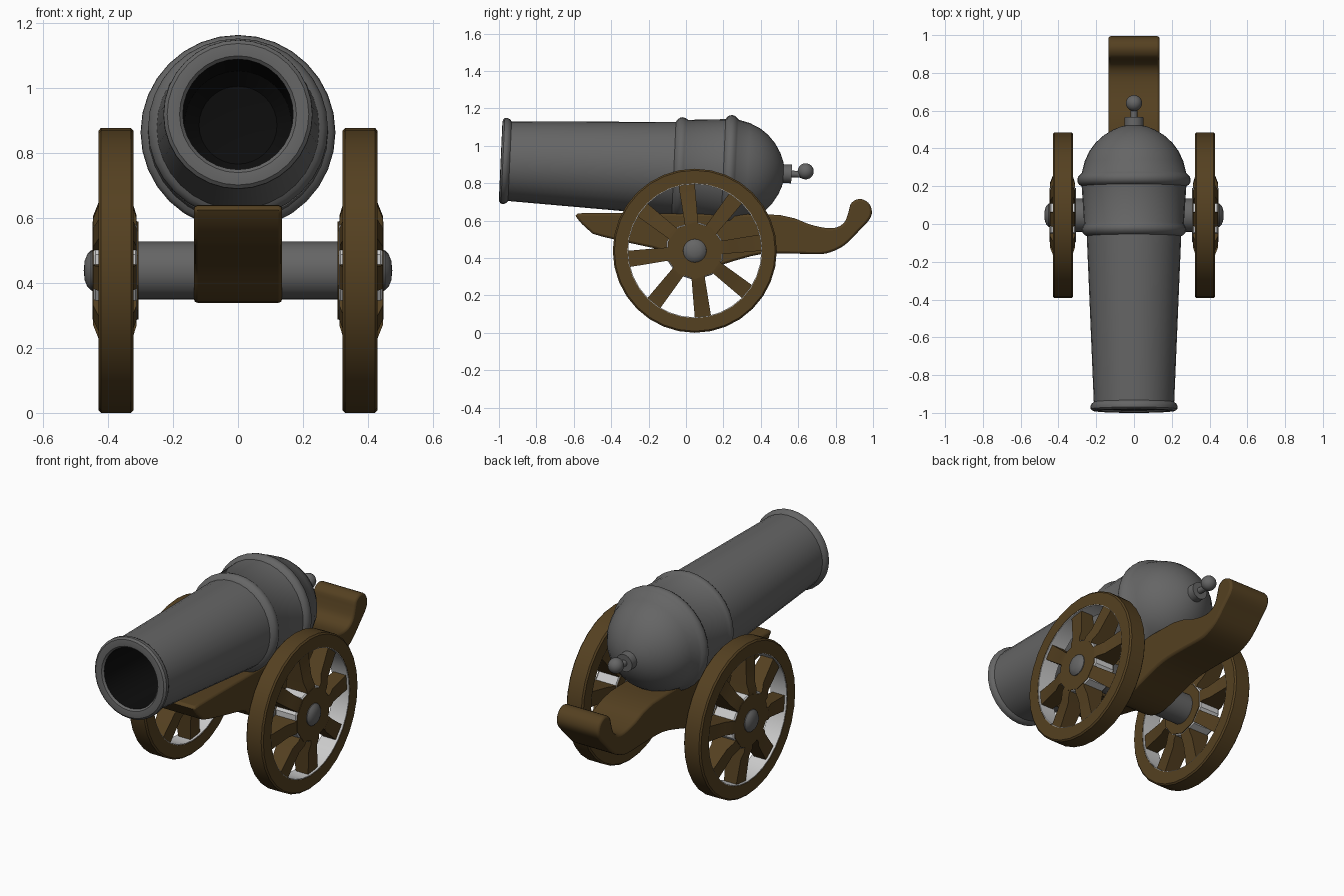
import bpy, bmesh
from math import sin, cos, pi, radians
from mathutils import Matrix, Vector

if "Cube" in bpy.data.objects:
    bpy.data.objects.remove(bpy.data.objects["Cube"])


def material(name, rgb):
    m = bpy.data.materials.new(name)
    m.diffuse_color = (*rgb, 1)
    m.use_nodes = True
    m.node_tree.nodes["Principled BSDF"].inputs["Base Color"].default_value = m.diffuse_color
    return m


WOOD = material("wood", (0.09, 0.052, 0.015))
IRON = material("iron", (0.13, 0.13, 0.13))
DARK = material("bore_black", (0.004, 0.004, 0.004))


def finish(name, bm, mat=None, matrix=None, angle=35):
    bmesh.ops.remove_doubles(bm, verts=bm.verts, dist=1e-5)
    bmesh.ops.recalc_face_normals(bm, faces=bm.faces)
    if matrix:
        bm.transform(matrix)
        if matrix.determinant() < 0:
            bmesh.ops.reverse_faces(bm, faces=bm.faces)
    me = bpy.data.meshes.new(name)
    bm.to_mesh(me)
    bm.free()
    ob = bpy.data.objects.new(name, me)
    bpy.context.collection.objects.link(ob)
    if mat:
        me.materials.append(mat)
    bpy.ops.object.select_all(action='DESELECT')
    ob.select_set(True)
    bpy.context.view_layer.objects.active = ob
    bpy.ops.object.shade_smooth_by_angle(angle=radians(angle))
    return ob


def lathe(name, profile, mat, matrix, sides=32, closed=False, phase=0.0, angle=35):
    """Spin (distance, radius) points round the local y axis."""
    bm = bmesh.new()
    rings = []
    for s, r in profile:
        rings.append([bm.verts.new((r * cos(phase + 2 * pi * i / sides), s,
                                    r * sin(phase + 2 * pi * i / sides))) for i in range(sides)]
                     if r > 0 else [bm.verts.new((0, s, 0))] * sides)
    pairs = list(zip(rings, rings[1:]))
    if closed:
        pairs.append((rings[-1], rings[0]))
    for a, b in pairs:
        for i in range(sides):
            j = (i + 1) % sides
            bm.faces.new(list(dict.fromkeys((a[i], a[j], b[j], b[i]))))
    return finish(name, bm, mat, matrix, angle)


# Barrel, tilted slightly muzzle-up
tilt = Matrix.Translation((0, 0, 0.8745)) @ Matrix.Rotation(radians(-2.6), 4, 'X')
barrel = [(-0.98, 0.17), (-0.99, 0.18), (-0.992, 0.20), (-0.99, 0.218), (-0.98, 0.229),
          (-0.965, 0.23), (-0.952, 0.224), (-0.943, 0.213), (-0.065, 0.25),
          (-0.058, 0.262), (-0.045, 0.273), (-0.03, 0.277), (-0.015, 0.273), (0, 0.264),
          (0.20, 0.277), (0.208, 0.29), (0.22, 0.298), (0.235, 0.3), (0.25, 0.296),
          (0.262, 0.285), (0.27, 0.277), (0.33, 0.262), (0.385, 0.237), (0.43, 0.204),
          (0.47, 0.16), (0.50, 0.11), (0.516, 0.07), (0.521, 0.05), (0.565, 0.05),
          (0.565, 0.018), (0.62, 0.018), (0.62, 0)]
lathe("barrel", barrel, IRON, tilt)
lathe("barrel_bore", [(-0.98, 0.17), (-0.30, 0.165), (-0.25, 0.12), (-0.23, 0)], DARK, tilt)

# Knob behind the breech
bm = bmesh.new()
bmesh.ops.create_uvsphere(bm, u_segments=20, v_segments=12, radius=0.043)
finish("breech_knob", bm, IRON, Matrix.Translation((0, 0.64, 0.863)))

# Carriage: smoothed side profile extruded across x
outline = [(-0.585, 0.638), (-0.4, 0.64), (-0.1, 0.638), (0.2, 0.635), (0.5, 0.63),
           (0.58, 0.612), (0.66, 0.58), (0.75, 0.56), (0.81, 0.565), (0.85, 0.595),
           (0.87, 0.65), (0.885, 0.695), (0.93, 0.716), (0.975, 0.695), (0.994, 0.65),
           (0.98, 0.605), (0.93, 0.55), (0.85, 0.47), (0.77, 0.43), (0.7, 0.42),
           (0.55, 0.424), (0.4, 0.42), (0.26, 0.385), (0.13, 0.345), (0.03, 0.342),
           (-0.05, 0.38), (-0.13, 0.44), (-0.3, 0.48), (-0.5, 0.53), (-0.555, 0.58), (-0.59, 0.625)]


def smooth_loop(points, steps=3):
    pts = [Vector(p) for p in points]
    n, out = len(pts), []
    for i in range(n):
        a, b, c, d = (pts[(i + k) % n] for k in (-1, 0, 1, 2))
        if (c - b).length < 0.04 or max((b - a).length, (d - c).length) > 2.5 * (c - b).length:
            out.append(b)
            continue
        for k in range(steps):
            t = k / steps
            out.append(0.5 * (2 * b + (c - a) * t + (2 * a - 5 * b + 4 * c - d) * t * t
                              + (3 * b - a - 3 * c + d) * t ** 3))
    return out


bm = bmesh.new()
face = bm.faces.new([bm.verts.new((-0.136, p.x, p.y)) for p in smooth_loop(outline)])
ext = bmesh.ops.extrude_face_region(bm, geom=[face])
bmesh.ops.translate(bm, verts=[v for v in ext['geom'] if isinstance(v, bmesh.types.BMVert)],
                    vec=(0.272, 0, 0))
carriage = finish("carriage", bm, WOOD, angle=40)
bev = carriage.modifiers.new("soft_edges", 'BEVEL')
bev.width, bev.segments, bev.angle_limit = 0.012, 2, radians(60)

# Axle through the carriage
CY, CZ = 0.047, 0.4385
hub_frame = Matrix.Translation((0, CY, CZ)) @ Matrix.Rotation(radians(-90), 4, 'Z')
lathe("axle", [(-0.34, 0), (-0.34, 0.089), (0.34, 0.089), (0.34, 0)], IRON, hub_frame, 24)

# Wheels: rim, lining, hub, spokes and cap on each side
for side, sign in (("right", 1), ("left", -1)):
    frame = Matrix.Scale(sign, 4, (1, 0, 0)) @ hub_frame
    lathe(side + "_rim", [(0.322, 0.36), (0.322, 0.43), (0.33, 0.4385), (0.422, 0.4385),
                          (0.43, 0.43), (0.43, 0.36)], WOOD, frame, 32, True)
    lathe(side + "_rim_lining", [(0.324, 0.356), (0.324, 0.362), (0.428, 0.362), (0.428, 0.356)],
          None, frame, 32, True)
    lathe(side + "_hub", [(0.31, 0), (0.31, 0.15), (0.315, 0.158), (0.439, 0.158),
                          (0.445, 0.152), (0.445, 0)], None, frame, 10, phase=pi / 10, angle=20)
    for part, s in (("inner", 0.306), ("outer", 0.441)):
        lathe(f"{side}_hub_plate_{part}", [(s, 0), (s, 0.151), (s + 0.007, 0.151), (s + 0.007, 0)],
              WOOD, frame, 10, phase=pi / 10, angle=20)
    lathe(side + "_hub_cap", [(0.44, 0.064), (0.452, 0.062), (0.464, 0.05), (0.472, 0.03),
                              (0.475, 0)], IRON, frame, 20)

    # Eight tapering spokes
    bm = bmesh.new()
    for k in range(8):
        turn = Matrix.Rotation(radians(7 + 45 * k), 4, 'X')
        sections = []
        for r, half, x0, x1 in ((0.12, 0.036, 0.312, 0.446), (0.165, 0.036, 0.312, 0.446),
                                (0.21, 0.038, 0.326, 0.428), (0.365, 0.044, 0.338, 0.414)):
            sections.append([bm.verts.new(turn @ Vector(p)) for p in
                             ((x0, r, -half), (x1, r, -half), (x1, r, half), (x0, r, half))])
        for a, b in zip(sections, sections[1:]):
            for i in range(4):
                j = (i + 1) % 4
                bm.faces.new((a[i], a[j], b[j], b[i]))
        bm.faces.new(sections[0])
        bm.faces.new(sections[-1])
    finish(side + "_spokes", bm, WOOD,
           Matrix.Scale(sign, 4, (1, 0, 0)) @ Matrix.Translation((0, CY, CZ)))
